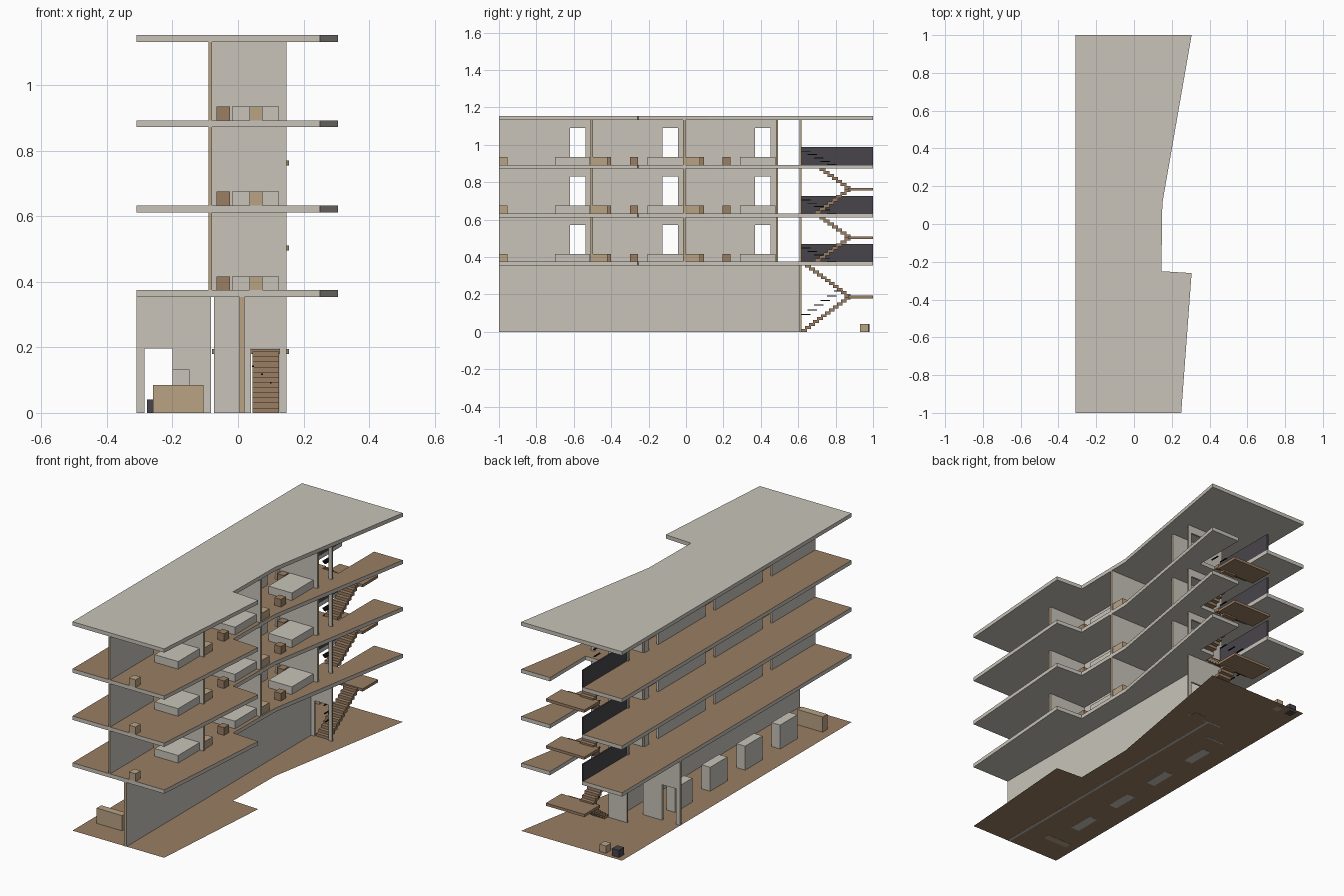
import bpy, bmesh
from mathutils import Vector

cube = bpy.data.objects.get("Cube")
if cube:
    bpy.data.objects.remove(cube, do_unlink=True)


def material(name, rgb):
    m = bpy.data.materials.new(name)
    m.use_nodes = True
    m.diffuse_color = (*rgb, 1)
    m.node_tree.nodes["Principled BSDF"].inputs["Base Color"].default_value = (*rgb, 1)
    return m


PLASTER = material("plaster", (0.58, 0.55, 0.49))
WOOD = material("brown wood", (0.32, 0.21, 0.125))
TAN = material("tan wood", (0.48, 0.36, 0.23))
CHARCOAL = material("charcoal", (0.065, 0.06, 0.07))
BLACK = material("black", (0.01, 0.01, 0.01))

AXES = {"x": lambda a, b, t: (t, a, b),
        "y": lambda a, b, t: (a, t, b),
        "z": lambda a, b, t: (a, b, t)}


def finish(name, bm, mats, rule=None):
    bmesh.ops.recalc_face_normals(bm, faces=bm.faces)
    bm.normal_update()
    if rule:
        for f in bm.faces:
            f.material_index = int(rule(f))
    me = bpy.data.meshes.new(name)
    bm.to_mesh(me)
    bm.free()
    for m in mats:
        me.materials.append(m)
    ob = bpy.data.objects.new(name, me)
    bpy.context.scene.collection.objects.link(ob)
    return ob


def prism(name, pts, axis, lo, hi, mats, rule=None):
    """Extrude a flat outline along an axis."""
    bm = bmesh.new()
    place = AXES[axis]
    face = bm.faces.new([bm.verts.new(place(a, b, lo)) for a, b in pts])
    new = bmesh.ops.extrude_face_region(bm, geom=[face])["geom"]
    shift = Vector(place(0, 0, hi - lo))
    bmesh.ops.translate(bm, vec=shift, verts=[v for v in new if isinstance(v, bmesh.types.BMVert)])
    return finish(name, bm, mats, rule)


def boxes(name, spans, mat):
    """One object from boxes given as (x0, x1, y0, y1, z0, z1)."""
    bm = bmesh.new()
    for x0, x1, y0, y1, z0, z1 in spans:
        vs = bmesh.ops.create_cube(bm, size=1)["verts"]
        bmesh.ops.scale(bm, vec=(x1 - x0, y1 - y0, z1 - z0), verts=vs)
        bmesh.ops.translate(bm, vec=((x0 + x1) / 2, (y0 + y1) / 2, (z0 + z1) / 2), verts=vs)
    return finish(name, bm, [mat])


def wall(name, axis, a0, a1, lo, hi, z0, z1, doors=(), door_height=0.197):
    """Wall with door notches; its end faces are tan."""
    pts = [(a0, z1), (a0, z0)]
    for d0, d1 in doors:
        top = z0 + door_height
        pts += [(d0, z0), (d0, top), (d1, top), (d1, z0)]
    pts += [(a1, z0), (a1, z1)]
    run = 1 if axis == "x" else 0

    def is_end(f):
        c = f.calc_center_median()[run]
        return abs(f.normal[run]) > 0.9 and min(abs(c - a0), abs(c - a1)) < 0.001
    prism(name, pts, axis, lo, hi, [PLASTER, TAN], is_end)


# Floor plates
WEST, EDGE = -0.31, [(0.25, -1), (0.305, -0.26), (0.145, -0.25), (0.15, 0.11), (0.305, 1)]
OUTLINE = [(WEST, -1)] + EDGE + [(WEST, 1)]
TOPS, THICK = [0.375, 0.633, 0.893], 0.021
ROOF_TOP = 1.153


def is_top(f):
    return f.normal.z > 0.9


bm = bmesh.new()
bm.faces.new([bm.verts.new((x, y, 0.001)) for x, y in OUTLINE])
finish("ground_floor", bm, [WOOD])
prism("roof", OUTLINE, "z", ROOF_TOP - THICK, ROOF_TOP, [PLASTER])
for i, top in enumerate(TOPS):
    inner = 0.62 if i == 0 else 0.69
    opening = [(0.13, 1), (0.13, 0.69), (0.037, 0.69), (0.037, inner), (-0.065, inner), (-0.065, 1)]
    if i:
        opening = [opening[0], opening[1], (-0.065, 0.69), opening[5]]
    prism(f"floor_slab_{i + 1}", [(WEST, -1)] + EDGE + opening + [(WEST, 1)],
          "z", top - THICK, top, [PLASTER, WOOD], is_top)

# Ground floor walls
CEIL = TOPS[0] - THICK
STAIR_DOOR = [(0.04, 0.127)]
wall("ground_long_wall", "x", -1, 0.61, 0.005, 0.02, 0, CEIL)
wall("ground_cross_wall", "y", WEST, -0.083, 0.483, 0.493, 0, CEIL, [(-0.285, -0.2)])
wall("ground_stair_wall", "y", -0.073, 0.148, 0.608, 0.618, 0, CEIL, STAIR_DOOR)

# Ground floor furniture
boxes("reception_counter", [(-0.26, -0.105, -0.86, -0.82, 0, 0.085)], TAN)
boxes("lockers", [(-0.2, -0.148, c - 0.075, c + 0.075, 0, 0.133)
                  for c in (-0.61, -0.305, 0, 0.305)], PLASTER)
boxes("dark_stool", [(-0.277, -0.235, 0.935, 0.98, 0, 0.041)], CHARCOAL)
boxes("tan_stool", [(-0.195, -0.155, 0.93, 0.975, 0, 0.041)], TAN)

# Upper storeys: walls, railing, furniture
PITCH = 0.495
for i, z in enumerate(TOPS):
    n = i + 1
    ceiling = (TOPS + [ROOF_TOP])[n] - THICK
    h = z + 0.042
    wall(f"corridor_wall_{n}", "x", -1, 0.488, -0.09, -0.08, z, ceiling,
         [(c * PITCH - 0.62, c * PITCH - 0.538) for c in range(3)])
    for r in range(3):
        y = -0.51 + r * PITCH
        wall(f"room_wall_{n}_{r + 1}", "y", -0.08, 0.148, y, y + 0.013, z, ceiling)
    wall(f"stair_wall_{n}", "y", -0.08, 0.148, 0.608, 0.618, z, ceiling, STAIR_DOOR)
    boxes(f"railing_{n}", [(-0.073, -0.065, 0.618, 1, z, z + 0.094)], CHARCOAL)

    starts = [r * PITCH for r in range(3)]
    boxes(f"beds_{n}", [(-0.018, 0.125, s - 0.7, s - 0.512, z, h) for s in starts], PLASTER)
    boxes(f"nightstands_{n}", [(-0.065, -0.025, s - 0.555, s - 0.513, z, h) for s in starts], WOOD)
    boxes(f"desks_{n}", [(0.035, 0.075, -1, -0.955, z, h)]
          + [(0.1, 0.14, s - 0.497, s - 0.42, z, h) for s in starts[:2]], TAN)
    boxes(f"stools_{n}", [(0.085, 0.125, s - 0.3, s - 0.257, z, h) for s in starts[:2]]
          + [(-0.06, -0.02, s - 0.445, s - 0.4, z, h) for s in starts[:2]], WOOD)

# Stairs: two flights and a landing between each pair of floors
for i, (low, high) in enumerate(zip([0] + TOPS[:2], TOPS)):
    n = i + 1
    steps = 12 if i == 0 else 8
    y0, y1 = (0.615 if i == 0 else 0.69), 0.87
    rise, run = (high - low) / (2 * steps), (y1 - y0) / steps
    mid = (low + high) / 2
    treads = []
    for s in range(steps):
        y, za, zb = y0 + s * run, low + s * rise, high - (s + 1) * rise
        treads.append((0.045, 0.125, y, y + run + 0.01, za, za + rise))
        treads.append((-0.05, 0.032, y, y + run + 0.01, zb, zb + rise))
    boxes(f"stair_flights_{n}", treads, WOOD)
    boxes(f"stair_landing_{n}", [(-0.08, 0.155, 0.865, 1, mid - 0.008, mid + 0.007)], WOOD)

# Thin dark bars beside the stairs
for i, z in enumerate([0.09] + [t + 0.07 for t in TOPS]):
    bars = []
    for k in range(6):
        x, y, b = 0.1 - k * 0.027, 0.64 + k * 0.035, z + (0.025 * k if i == 0 else -0.018 * k)
        bars.append((x - 0.003, x + 0.003, y - 0.025, y + 0.025, b, b + 0.005))
    boxes(f"stair_bars_{i + 1}", bars, BLACK)
